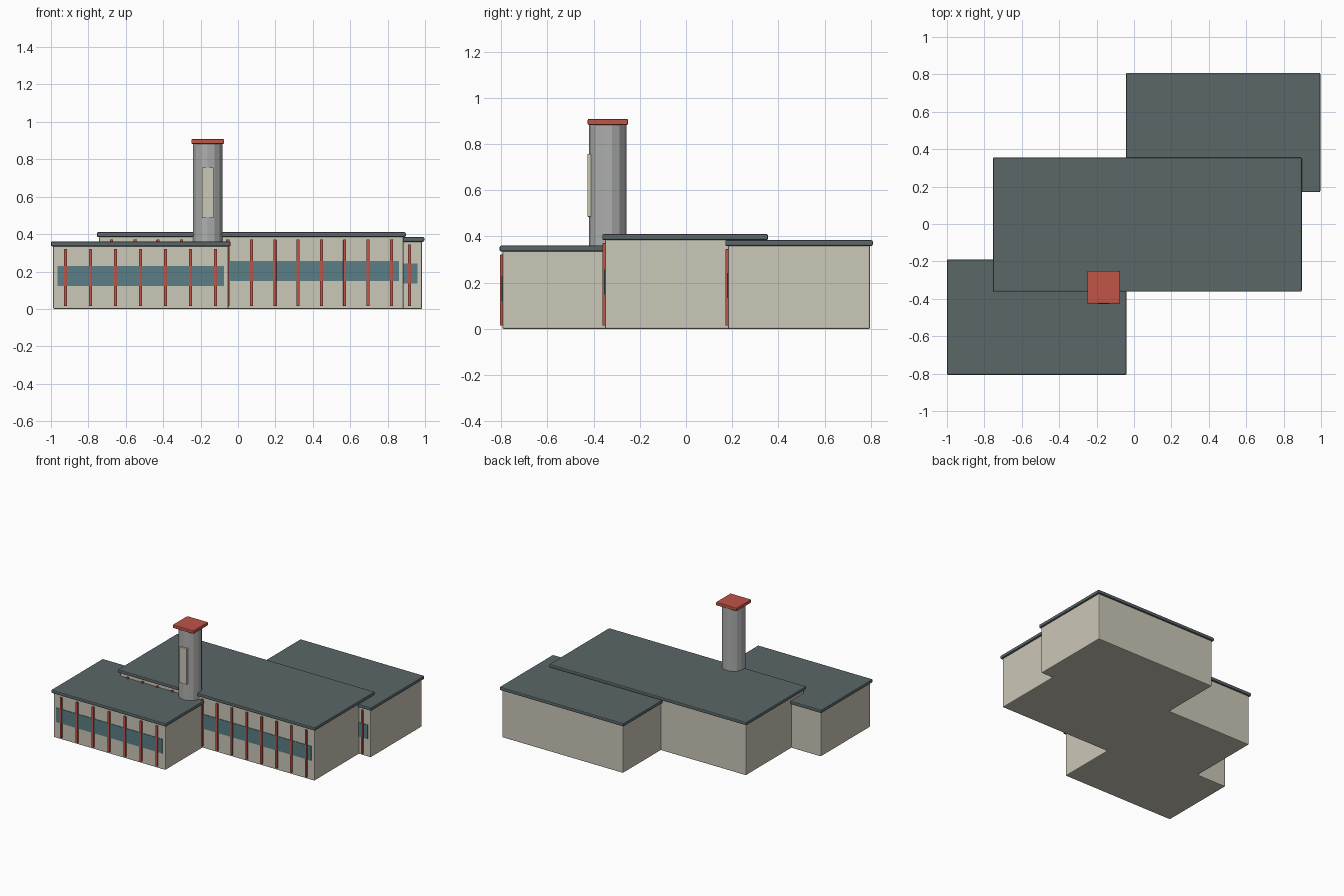
import bpy

if "Cube" in bpy.data.objects:
    bpy.data.objects.remove(bpy.data.objects["Cube"])


def material(name, rgb):
    m = bpy.data.materials.new(name)
    m.diffuse_color = (*rgb, 1)
    m.use_nodes = True
    m.node_tree.nodes["Principled BSDF"].inputs["Base Color"].default_value = m.diffuse_color
    return m


WALL = material("cream_wall", (0.60, 0.57, 0.48))
ROOF = material("slate_roof", (0.105, 0.135, 0.14))
RED = material("red_trim", (0.52, 0.09, 0.065))
GLASS = material("teal_glass", (0.10, 0.21, 0.24))
STONE = material("grey_stack", (0.42, 0.43, 0.42))


def box(name, x0, x1, y0, y1, z0, z1, mat, bevel=0.0):
    bpy.ops.mesh.primitive_cube_add(size=1, location=((x0 + x1) / 2, (y0 + y1) / 2, (z0 + z1) / 2))
    ob = bpy.context.object
    ob.name = name
    ob.scale = (x1 - x0, y1 - y0, z1 - z0)
    bpy.ops.object.transform_apply(location=False, rotation=False, scale=True)
    ob.data.materials.append(mat)
    if bevel:
        b = ob.modifiers.new("edge_bevel", 'BEVEL')
        b.width = bevel
        b.segments = 2
    return ob


def wing(name, x0, x1, y0, y1, h, sill, head, fin_first, fin_last, fins):
    # Wall block with a slightly overhanging flat roof slab
    box(name + "_walls", x0, x1, y0, y1, 0, h, WALL, 0.006)
    box(name + "_roof", x0 - 0.012, x1 + 0.012, y0 - 0.012, y1 + 0.012, h - 0.003, h + 0.022, ROOF, 0.006)
    # Continuous window band on the front
    box(name + "_window_band", x0 + 0.024, x1 - 0.024, y0 - 0.004, y0 + 0.006, sill, head, GLASS)
    # Evenly spaced vertical fins
    for i in range(fins):
        x = fin_first + (fin_last - fin_first) * i / (fins - 1)
        box(f"{name}_fin_{i + 1}", x - 0.008, x + 0.008, y0 - 0.011, y0 + 0.006,
            0.015, h - 0.017, RED, 0.002)


wing("front_wing", -0.988, -0.052, -0.794, -0.202, 0.338, 0.122, 0.230, -0.922, -0.120, 7)
wing("main_hall", -0.742, 0.885, -0.350, 0.343, 0.388, 0.148, 0.257, -0.676, 0.820, 13)
wing("rear_wing", -0.030, 0.984, 0.182, 0.796, 0.362, 0.135, 0.242, 0.037, 0.917, 8)

# Faceted chimney stack
CX, CY = -0.162, -0.338
bpy.ops.mesh.primitive_cylinder_add(vertices=14, radius=0.081, depth=0.59, location=(CX, CY, 0.595))
stack = bpy.context.object
stack.name = "chimney_stack"
stack.data.materials.append(STONE)

# Square cap and front panel
box("chimney_cap", CX - 0.087, CX + 0.087, CY - 0.087, CY + 0.087, 0.883, 0.908, RED, 0.004)
box("chimney_panel", CX - 0.031, CX + 0.031, CY - 0.089, CY - 0.070, 0.485, 0.757, WALL, 0.003)
